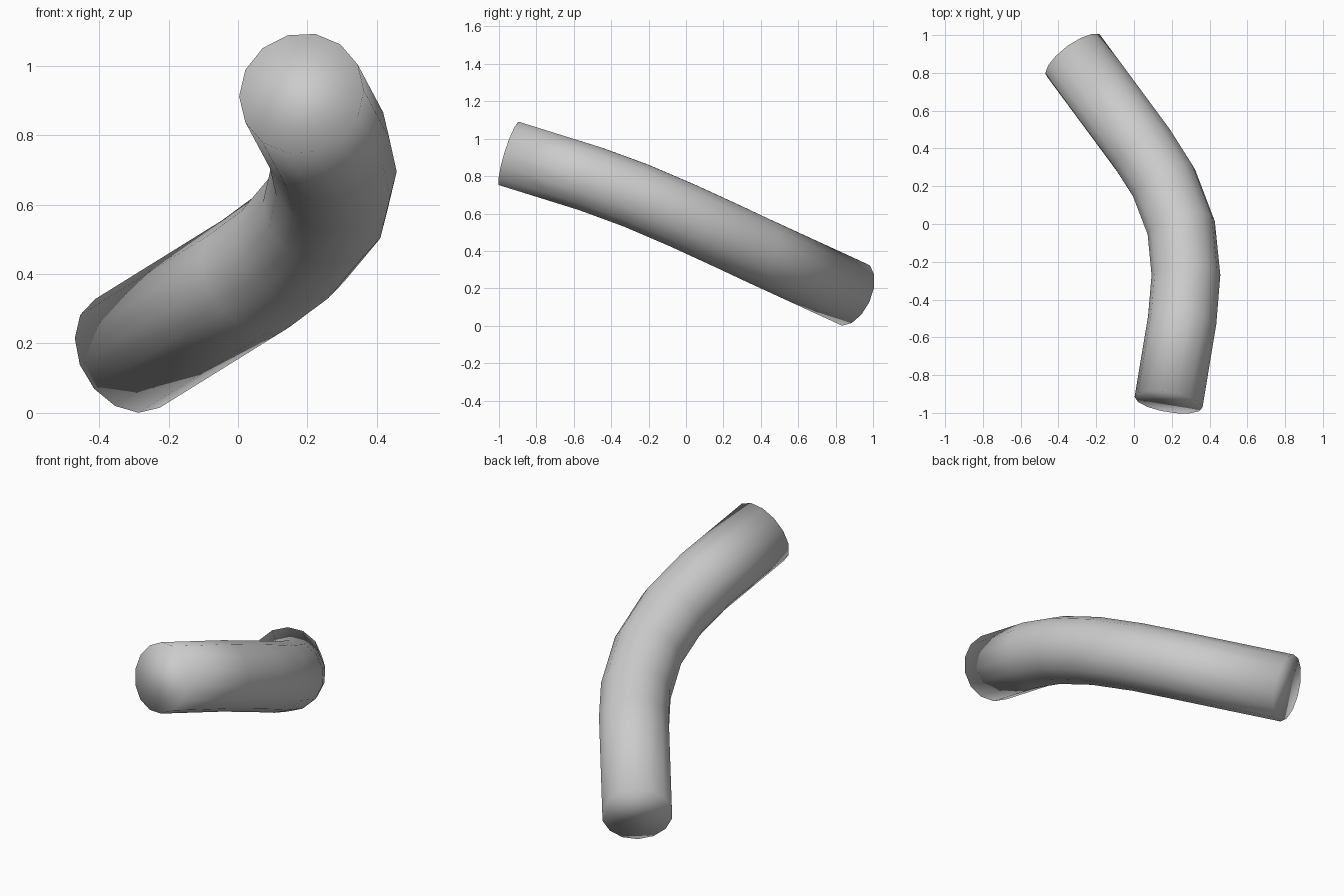
import bpy, bmesh, math
from mathutils import Vector

if "Cube" in bpy.data.objects:
    bpy.data.objects.remove(bpy.data.objects["Cube"])

RADIUS, SIDES = 0.182, 14

# centre line of the bent bar, front end to back end
path = [Vector(p) for p in [
    (0.183, -0.943, 0.92), (0.255, -0.51, 0.785), (0.275, -0.27, 0.697),
    (0.25, -0.02, 0.59), (0.158, 0.22, 0.48), (0.05, 0.39, 0.40),
    (-0.319, 0.889, 0.171)]]

bm = bmesh.new()
rings = []
side = Vector((1, 0, 0))
for i, p in enumerate(path):
    # tangent is the average of the neighbouring segment directions
    before = (p - path[i - 1]).normalized() if i else Vector()
    after = (path[i + 1] - p).normalized() if i < len(path) - 1 else Vector()
    t = (before + after).normalized()
    side = (side - t * side.dot(t)).normalized()
    up = t.cross(side)
    ring = []
    for k in range(SIDES):
        a = 2 * math.pi * k / SIDES
        ring.append(bm.verts.new(p + RADIUS * (math.cos(a) * side + math.sin(a) * up)))
    rings.append(ring)

# walls and end caps
for a, b in zip(rings, rings[1:]):
    for k in range(SIDES):
        n = (k + 1) % SIDES
        bm.faces.new((a[k], a[n], b[n], b[k]))
bm.faces.new(rings[0])
bm.faces.new(rings[-1])
bmesh.ops.recalc_face_normals(bm, faces=bm.faces)
for f in bm.faces:
    f.smooth = True

mesh = bpy.data.meshes.new("bent_bar")
bm.to_mesh(mesh)
bm.free()
bar = bpy.data.objects.new("bent_bar", mesh)
bpy.context.collection.objects.link(bar)
